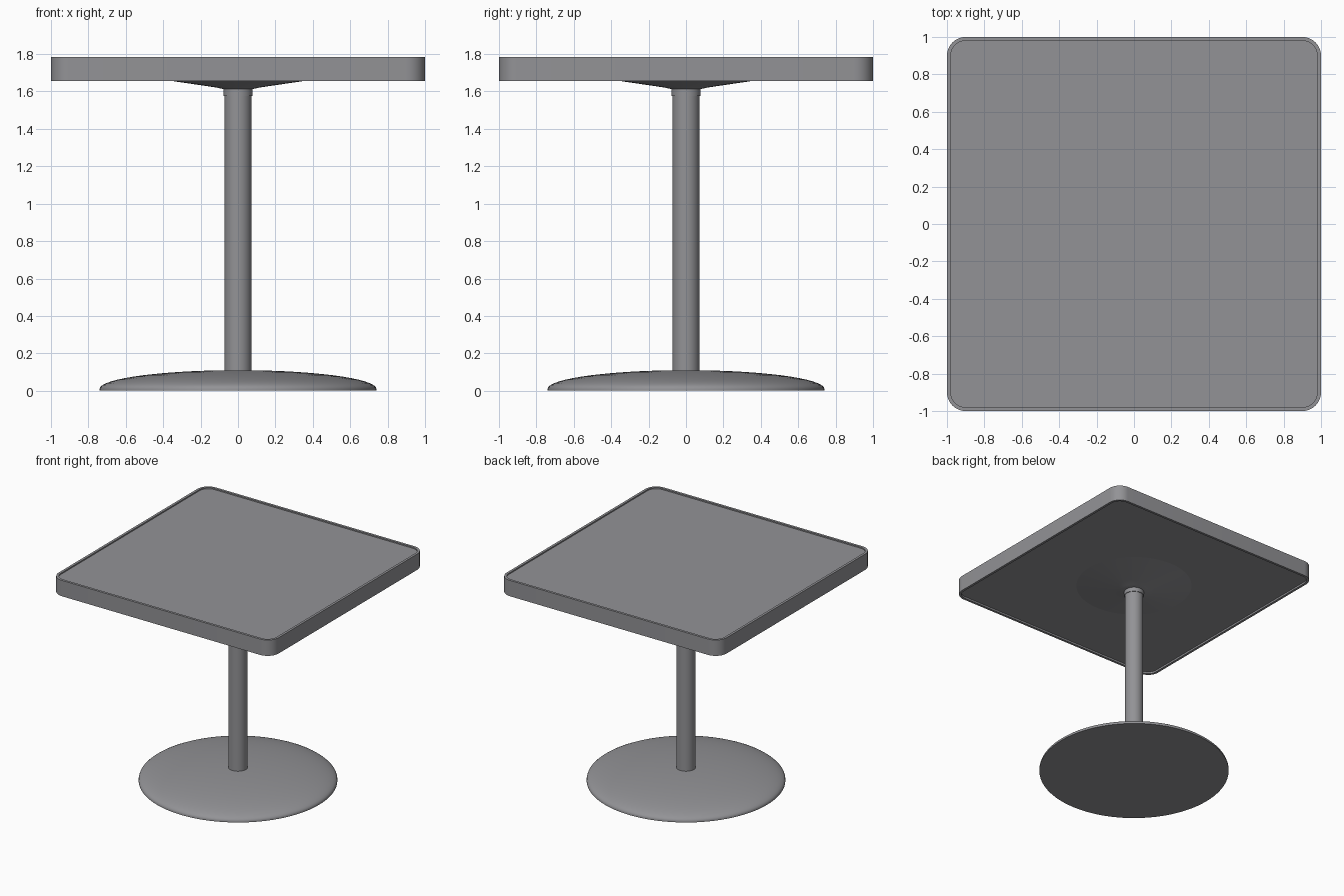
import bpy, bmesh, math

if "Cube" in bpy.data.objects:
    bpy.data.objects.remove(bpy.data.objects["Cube"])

grey = bpy.data.materials.new("mid_grey")
grey.diffuse_color = (0.29, 0.29, 0.305, 1)
grey.use_nodes = True
grey.node_tree.nodes["Principled BSDF"].inputs["Base Color"].default_value = grey.diffuse_color


def loft(name, rings, angle=30):
    """Skin a stack of closed rings and cap both ends."""
    bm = bmesh.new()
    loops = [[bm.verts.new(p) for p in ring] for ring in rings]
    n = len(loops[0])
    for a, b in zip(loops, loops[1:]):
        for i in range(n):
            j = (i + 1) % n
            bm.faces.new((a[i], a[j], b[j], b[i]))
    bm.faces.new(loops[0][::-1])
    bm.faces.new(loops[-1])
    bmesh.ops.recalc_face_normals(bm, faces=bm.faces)
    me = bpy.data.meshes.new(name)
    bm.to_mesh(me)
    bm.free()
    me.materials.append(grey)
    ob = bpy.data.objects.new(name, me)
    bpy.context.collection.objects.link(ob)
    bpy.ops.object.select_all(action='DESELECT')
    ob.select_set(True)
    bpy.context.view_layer.objects.active = ob
    bpy.ops.object.shade_smooth_by_angle(angle=math.radians(angle))
    return ob


def circle(r, z, n=96):
    return [(r * math.cos(2 * math.pi * i / n), r * math.sin(2 * math.pi * i / n), z)
            for i in range(n)]


def rounded_square(half, radius, z, steps=10):
    pts = []
    for q, (sx, sy) in enumerate([(1, 1), (-1, 1), (-1, -1), (1, -1)]):
        for k in range(steps + 1):
            a = math.pi / 2 * (q + k / steps)
            pts.append((sx * (half - radius) + radius * math.cos(a),
                        sy * (half - radius) + radius * math.sin(a), z))
    return pts


# Table top: thin raised rim around slightly recessed top and underside
inner, outer = (0.98, 0.08), (1.0, 0.1)
loft("table_top", [rounded_square(*s, z) for s, z in [
    (inner, 1.67), (inner, 1.655), (outer, 1.655),
    (outer, 1.785), (inner, 1.785), (inner, 1.775)]])

# Shallow flared mounting plate under the top
loft("mounting_flange", [circle(r, z) for r, z in [
    (0.075, 1.612), (0.11, 1.620), (0.16, 1.628), (0.25, 1.641),
    (0.345, 1.655), (0.45, 1.67), (0.45, 1.673)]])

# Collar and column
loft("collar", [circle(0.077, 1.577), circle(0.077, 1.618)])
loft("column", [circle(0.072, 0.09), circle(0.072, 1.60)])

# Domed round base with a thin upright edge
dome = [(0.74, 0.0)]
for k in range(16):
    a = math.radians(88) * k / 15
    dome.append((0.74 * math.cos(a), 0.01 + 0.1 * math.sin(a)))
loft("base", [circle(r, z) for r, z in dome], 40)
